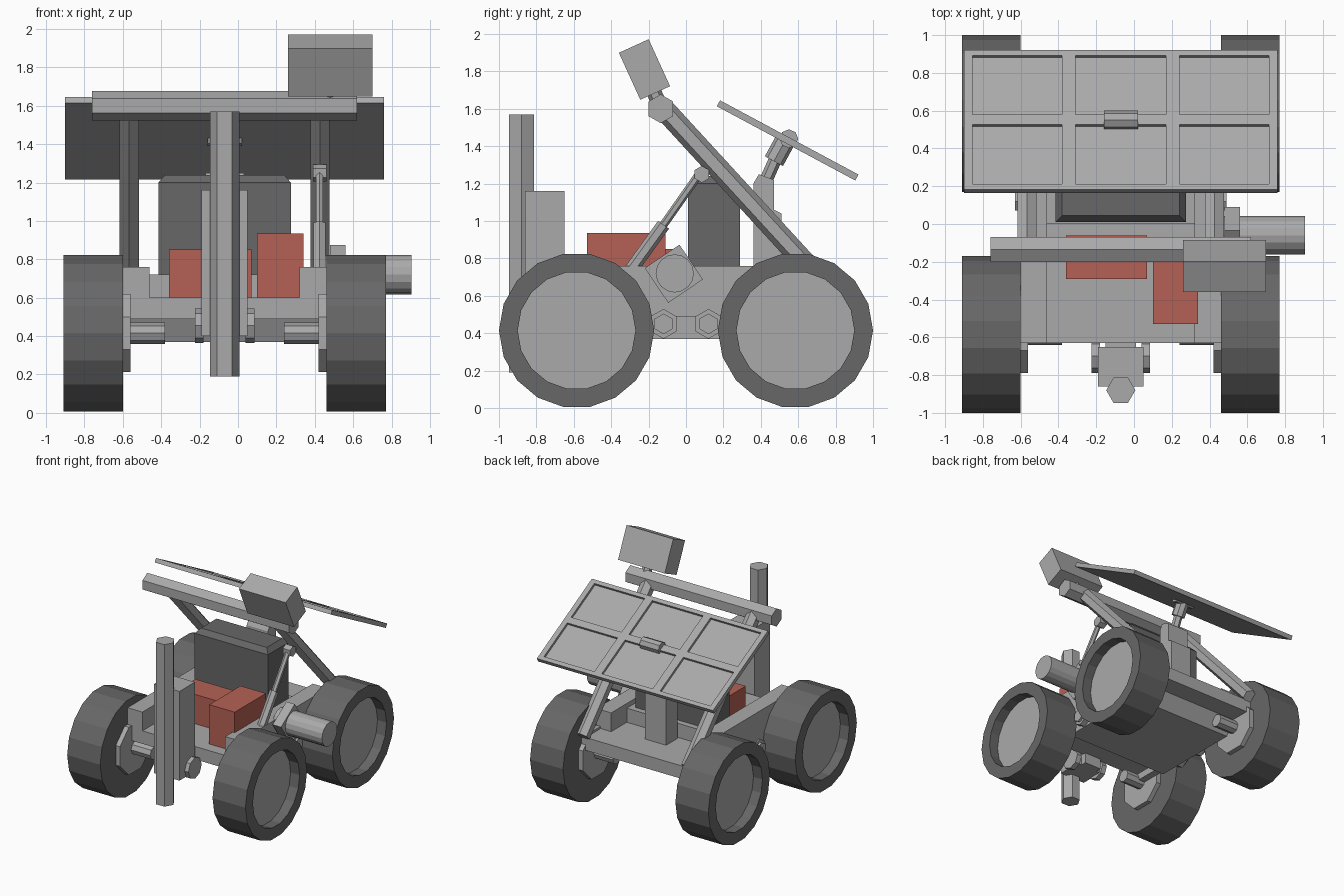
import bpy, bmesh, math
from mathutils import Vector, Matrix

if "Cube" in bpy.data.objects:
    bpy.data.objects.remove(bpy.data.objects["Cube"])


def material(name, col):
    m = bpy.data.materials.new(name)
    m.diffuse_color = (*col, 1)
    m.use_nodes = True
    m.node_tree.nodes["Principled BSDF"].inputs["Base Color"].default_value = m.diffuse_color
    return m


LIGHT = material("light_grey", (0.40, 0.40, 0.40))
DARK = material("dark_grey", (0.135, 0.135, 0.135))
RED = material("dull_red", (0.46, 0.12, 0.09))
CX = -0.07  # vehicle centre line


def finish(name, bm, mat):
    bmesh.ops.recalc_face_normals(bm, faces=bm.faces)
    me = bpy.data.meshes.new(name)
    bm.to_mesh(me)
    bm.free()
    me.materials.append(mat)
    ob = bpy.data.objects.new(name, me)
    bpy.context.collection.objects.link(ob)
    return ob


def box(name, x, y, z, mat=LIGHT):
    """Box from (min, max) pairs."""
    bm = bmesh.new()
    bmesh.ops.create_cube(bm, size=1)
    for v in bm.verts:
        v.co = [sum(r) / 2 + c * (r[1] - r[0]) for r, c in zip((x, y, z), v.co)]
    return finish(name, bm, mat)


def lathe(name, rings, n, mat, phase=0.0, caps=True):
    """Skin n-sided rings given as (centre, axis, radius)."""
    bm = bmesh.new()
    loops = []
    for c, d, r in rings:
        d = Vector(d).normalized()
        ref = Vector((1, 0, 0)) if abs(d.z) > 0.99 else Vector((0, 0, 1))
        u = (ref - d * ref.dot(d)).normalized()
        w = d.cross(u)
        loops.append([bm.verts.new(Vector(c) + r * (u * math.cos(a) + w * math.sin(a)))
                      for a in (phase + math.tau * i / n for i in range(n))])
    for a, b in zip(loops, loops[1:]):
        for i in range(n):
            j = (i + 1) % n
            bm.faces.new((a[i], a[j], b[j], b[i]))
    if caps:
        bm.faces.new(loops[0])
        bm.faces.new(loops[-1])
    return finish(name, bm, mat)


def rod(name, p, q, r, n=6, mat=LIGHT, phase=0.0, r2=None):
    d = Vector(q) - Vector(p)
    return lathe(name, [(p, d, r), (q, d, r2 or r)], n, mat, phase)


def profile(name, pts, x0, x1, mat=LIGHT):
    """Extrude a (y, z) outline along x."""
    bm = bmesh.new()
    f = bm.faces.new([bm.verts.new((x0, y, z)) for y, z in pts])
    ext = bmesh.ops.extrude_face_region(bm, geom=[f], use_keep_orig=True)
    vs = [g for g in ext["geom"] if isinstance(g, bmesh.types.BMVert)]
    bmesh.ops.translate(bm, verts=vs, vec=(x1 - x0, 0, 0))
    return finish(name, bm, mat)


# Wheels with recessed hubs, axles and inner hub plates
WR, WY = 0.415, 0.585
for s, side in ((-1, "left"), (1, "right")):
    for fy, end in ((-1, "front"), (1, "rear")):
        def at(off):
            return (CX + s * off, fy * WY, WR)
        ax = (1, 0, 0)
        ph = math.pi / 18
        lathe(f"{end}_{side}_tyre",
              [(at(0.53), ax, WR), (at(0.84), ax, WR), (at(0.84), ax, 0.315),
               (at(0.75), ax, 0.315)], 18, DARK, ph, caps=False)
        rod(f"{end}_{side}_tyre_back", at(0.53), at(0.55), WR - 0.001, 18, DARK, ph)
        rod(f"{end}_{side}_hub", at(0.74), at(0.755), 0.315, 18, LIGHT, ph)
        rod(f"{end}_{side}_hub_plate", at(0.49), at(0.535), 0.22, 8, LIGHT, math.pi / 8)
        rod(f"{end}_{side}_axle", at(0.31), at(0.50), 0.055, 8)

    # Suspension arm and its two pivots
    xa = CX + s * 0.49
    box(f"{side}_suspension_arm", sorted((xa, xa - s * 0.06)), (-0.58, 0.58), (0.40, 0.46))
    for py in (-0.12, 0.12):
        rod(f"{side}_pivot", (CX + s * 0.45, py, 0.45), (CX + s * 0.54, py, 0.45), 0.08, 6)
        rod(f"{side}_pivot_bolt", (CX + s * 0.54, py, 0.45), (CX + s * 0.56, py, 0.45), 0.055, 6)

    # Side rail and slanted roof tube
    box(f"{side}_rail", sorted((CX + s * 0.39, CX + s * 0.53)), (-0.63, 0.55), (0.60, 0.76))
    rod(f"{side}_roof_tube", (CX + s * 0.497, -0.12, 1.60), (CX + s * 0.497, 0.78, 0.62), 0.058, 6)

# Chassis
box("deck", (-0.60, 0.46), (-0.63, 0.75), (0.49, 0.60))
profile("lower_body", [(-0.30, 0.37), (0.50, 0.37), (0.58, 0.49), (-0.36, 0.49)], -0.56, 0.42)
box("deck_riser", (-0.46, 0.32), (0.0, 0.34), (0.60, 0.72))

# Dark equipment case with chamfered lid
bm = bmesh.new()
levels = [(0.60, 0.0), (1.20, 0.0), (1.24, 0.035)]
rings = [[bm.verts.new((CX + sx * (0.345 - c), 0.15 + sy * (0.14 - c), z))
          for sx, sy in ((-1, -1), (1, -1), (1, 1), (-1, 1))] for z, c in levels]
for a, b in zip(rings, rings[1:]):
    for i in range(4):
        bm.faces.new((a[i], a[(i + 1) % 4], b[(i + 1) % 4], b[i]))
bm.faces.new(rings[0])
bm.faces.new(rings[-1])
finish("equipment_case", bm, DARK)

# Red cargo
box("wide_red_crate", (-0.36, 0.07), (-0.29, -0.06), (0.60, 0.85), RED)
box("tall_red_crate", (0.10, 0.34), (-0.53, -0.11), (0.60, 0.935), RED)

# Front mast with backing plate and rollers
box("mast_plate", (-0.19, 0.05), (-0.86, -0.65), (0.40, 1.16))
box("mast_bracket", (-0.15, 0.01), (-0.68, -0.60), (0.40, 0.58))
rod("front_mast", (CX, -0.88, 0.19), (CX, -0.88, 1.57), 0.077, 6)
for s in (-1, 1):
    rod("mast_roller", (CX + s * 0.11, -0.70, 0.455), (CX + s * 0.155, -0.70, 0.455), 0.09, 8)

# Roof beam and tilted box on its mount
rod("roof_beam", (-0.76, -0.135, 1.60), (0.62, -0.135, 1.60), 0.077, 6)
rod("head_mount", (0.48, -0.14, 1.62), (0.48, -0.19, 1.73), 0.04, 6)
head = box("head_box", (-0.22, 0.22), (-0.0875, 0.0875), (-0.138, 0.138))
head.matrix_world = Matrix.Translation((0.48, -0.222, 1.81)) @ Matrix.Rotation(math.radians(24.5), 4, 'X')

# Side canister on a rotated plate
plate = box("canister_plate", (-0.04, 0.04), (-0.112, 0.112), (-0.112, 0.112))
plate.matrix_world = Matrix.Translation((0.52, -0.065, 0.718)) @ Matrix.Rotation(math.radians(34), 4, 'X')
rod("side_canister", (0.44, -0.06, 0.72), (0.905, -0.06, 0.72), 0.102, 16)

# Right support strut
foot, mid, top = (0.425, -0.30, 0.73), (0.425, -0.12, 0.98), (0.425, 0.07, 1.25)
rod("strut_sleeve", foot, mid, 0.036, 6)
rod("strut_rod", mid, top, 0.022, 6)
rod("strut_joint", (0.39, 0.085, 1.25), (0.46, 0.085, 1.25), 0.045, 6)

# Rear panel post and tilting joint
profile("panel_post", [(0.36, 0.58), (0.36, 1.20), (0.39, 1.25), (0.47, 1.22),
                       (0.47, 1.06), (0.51, 1.04), (0.51, 0.58)], CX - 0.10, CX + 0.10)
rod("panel_joint", (CX, 0.42, 1.20), (CX, 0.50, 1.38), 0.035, 6)
rod("panel_socket", (CX, 0.47, 1.32), (CX, 0.53, 1.43), 0.055, 8)
rod("panel_knob", (CX - 0.09, 0.55, 1.44), (CX + 0.09, 0.55, 1.44), 0.05, 8)

# Tilted panel with six sunken cells
xs = (-0.83, -0.785, -0.31, -0.24, 0.24, 0.31, 0.785, 0.83)
ys = (-0.42, -0.385, -0.03, 0.03, 0.385, 0.42)
bm = bmesh.new()
grid = [[bm.verts.new((x, y, 0)) for x in xs] for y in ys]
faces = [bm.faces.new((grid[j][i], grid[j][i + 1], grid[j + 1][i + 1], grid[j + 1][i]))
         for j in range(5) for i in range(7)]
ext = bmesh.ops.extrude_face_region(bm, geom=faces, use_keep_orig=True)
bmesh.ops.translate(bm, vec=(0, 0, 0.036),
                    verts=[g for g in ext["geom"] if isinstance(g, bmesh.types.BMVert)])
cells = [f for f in bm.faces if f.calc_center_median().z > 0.03 and f.calc_area() > 0.1]
sunk = bmesh.ops.extrude_discrete_faces(bm, faces=cells)["faces"]
bmesh.ops.translate(bm, vec=(0, 0, -0.02), verts=[v for f in sunk for v in f.verts])
panel = finish("solar_panel", bm, LIGHT)
panel.matrix_world = Matrix.Translation((CX, 0.535, 1.415)) @ Matrix.Rotation(math.radians(-28.2), 4, 'X')
